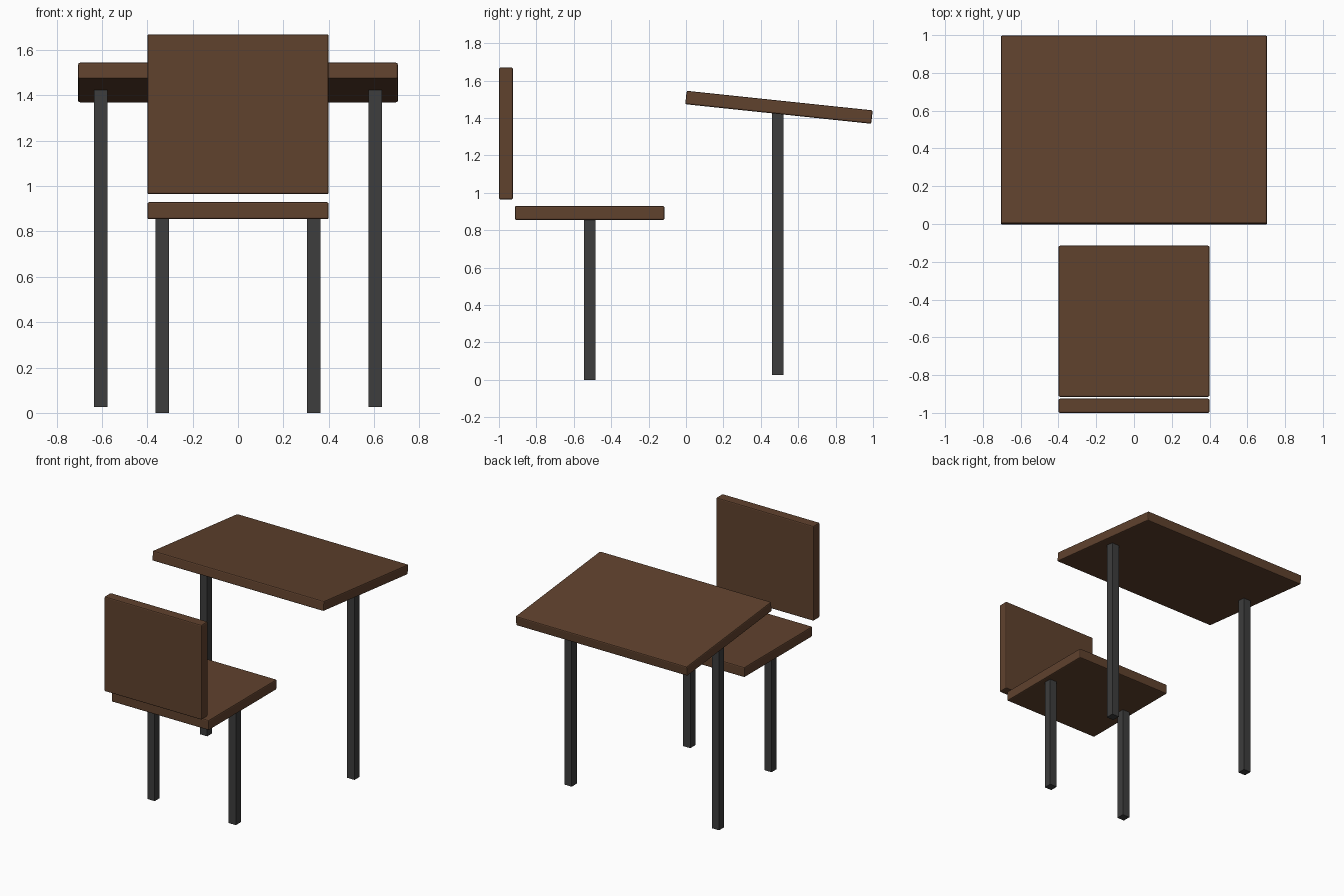
import bpy
import math

if "Cube" in bpy.data.objects:
    bpy.data.objects.remove(bpy.data.objects["Cube"], do_unlink=True)


def make_material(name, rgb):
    mat = bpy.data.materials.new(name)
    mat.use_nodes = True
    color = (*rgb, 1.0)
    mat.diffuse_color = color
    mat.node_tree.nodes["Principled BSDF"].inputs["Base Color"].default_value = color
    return mat


wood = make_material("brown wood", (0.117, 0.054, 0.027))
metal = make_material("dark grey metal", (0.047, 0.047, 0.047))


def box(name, center, size, mat, tilt=0.0, bevel=0.0):
    bpy.ops.mesh.primitive_cube_add(size=1, location=center)
    obj = bpy.context.object
    obj.name = name
    obj.scale = size
    bpy.ops.object.transform_apply(location=False, rotation=False, scale=True)
    obj.rotation_euler.x = math.radians(tilt)
    obj.data.materials.append(mat)
    if bevel:
        mod = obj.modifiers.new("edge_bevel", "BEVEL")
        mod.width = bevel
        mod.segments = 2
    return obj


def leg_pair(name, x, y, bottom, top):
    for side, sign in (("left", 1), ("right", -1)):
        box(f"{name}_{side}", (sign * x, y, (bottom + top) / 2),
            (0.06, 0.06, top - bottom), metal)


# Wooden boards
box("desk_top", (0, 0.497, 1.457), (1.41, 1.0, 0.072), wood, tilt=-6, bevel=0.008)
box("chair_seat", (0, -0.515, 0.892), (0.8, 0.8, 0.075), wood, bevel=0.008)
box("chair_backrest", (0, -0.9625, 1.317), (0.8, 0.075, 0.705), wood, bevel=0.008)

# Square legs
leg_pair("desk_leg", 0.606, 0.49, 0.025, 1.43)
leg_pair("chair_leg", 0.334, -0.515, 0.0, 0.87)
